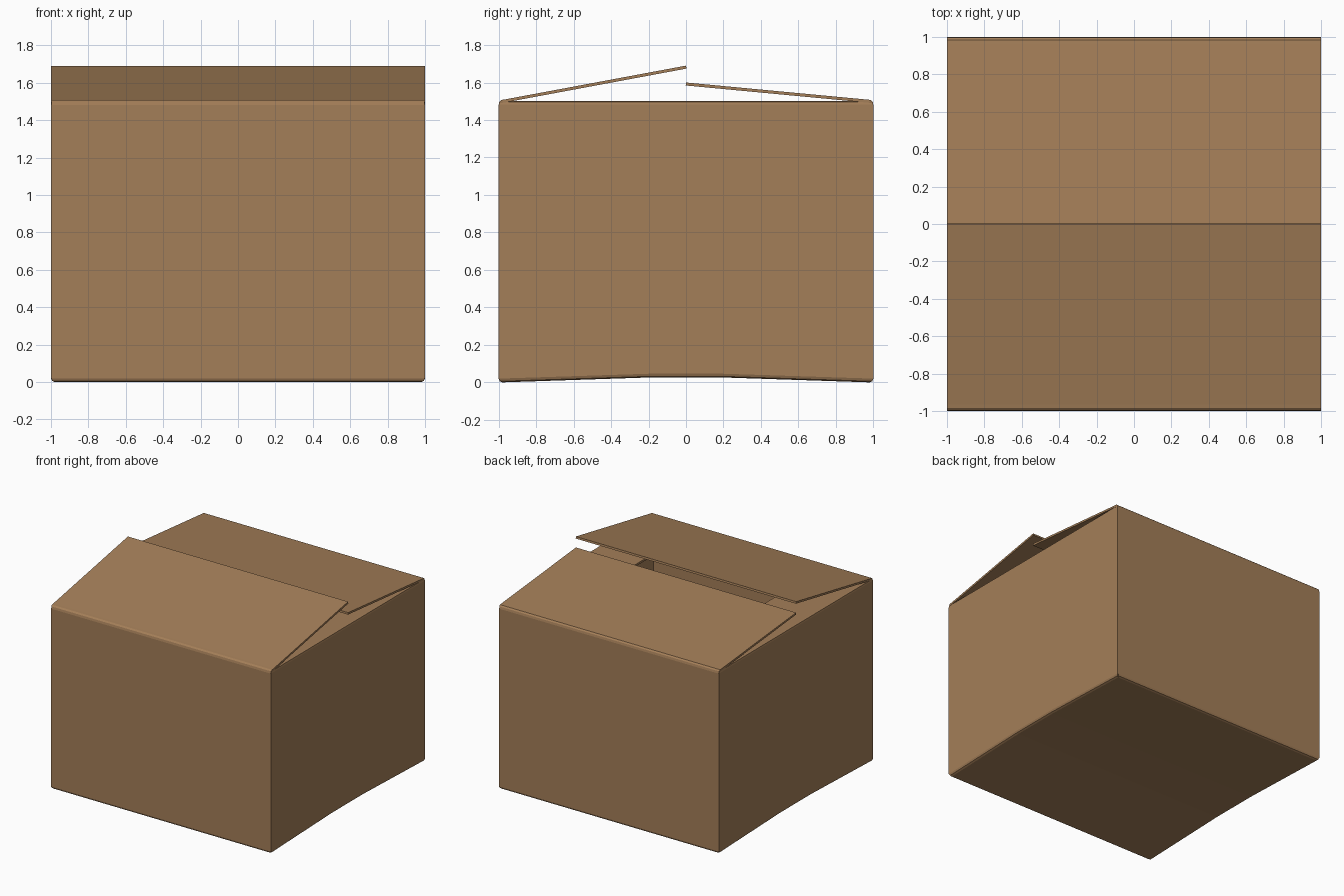
import bpy

if "Cube" in bpy.data.objects:
    bpy.data.objects.remove(bpy.data.objects["Cube"])

THICK = 0.016

card = bpy.data.materials.new("cardboard")
card.diffuse_color = (0.37, 0.21, 0.098, 1)
card.use_nodes = True
card.node_tree.nodes["Principled BSDF"].inputs["Base Color"].default_value = card.diffuse_color


def sheet(name, rows, flip=False):
    """Thin cardboard sheet lofted through rows of points; thickness grows inward."""
    n = len(rows[0])
    verts = [p for row in rows for p in row]
    faces = [(i * n + j, i * n + j + 1, (i + 1) * n + j + 1, (i + 1) * n + j)
             for i in range(len(rows) - 1) for j in range(n - 1)]
    mesh = bpy.data.meshes.new(name)
    mesh.from_pydata(verts, [], [f[::-1] for f in faces] if flip else faces)
    mesh.materials.append(card)
    ob = bpy.data.objects.new(name, mesh)
    bpy.context.collection.objects.link(ob)
    mod = ob.modifiers.new("thickness", "SOLIDIFY")
    mod.thickness = THICK
    mod.offset = -1
    mod.use_even_offset = True
    return ob


# Front flap, front wall, bowed bottom, back wall and back flap in one wrap:
# (y, z, half width)
wrap = [(0, 1.69, 1), (-0.965, 1.51, 1), (-0.985, 1.507, 1), (-0.996, 1.497, 0.998),
        (-1, 1.48, 0.996), (-1, 0.02, 0.996), (-0.994, 0.006, 0.985), (-0.98, 0, 0.98),
        (-0.2, 0.026, 0.98), (0.2, 0.026, 0.98), (0.98, 0, 0.98),
        (0.994, 0.006, 0.985), (1, 0.02, 0.996), (1, 1.48, 0.996), (0.996, 1.497, 0.998),
        (0.985, 1.507, 1), (0.965, 1.509, 1), (0, 1.6, 1)]
# The first strip is the front flap, which must face up and forward
sheet("front_back_wrap", [[(-w, y, z), (w, y, z)] for y, z, w in wrap], flip=True)

# Side walls with a folded-in short flap on top and a rolled bottom edge:
# (x, z, share of the bottom bow, half length)
side = [(0.98, 0, 1, 0.98), (0.994, 0.006, 1, 0.99), (1, 0.02, 1, 0.999),
        (1, 1.482, 0, 0.999), (0.997, 1.495, 0, 0.985), (0.985, 1.5, 0, 0.98),
        (0.59, 1.498, 0, 0.98)]
for s, name in ((1, "right_wall"), (-1, "left_wall")):
    sheet(name, [[(s * x, s * y, z + k * b)
                  for y, b in ((-h, 0), (-0.2, 0.026), (0.2, 0.026), (h, 0))]
                 for x, z, k, h in side], flip=True)

# Outward faces: the widest upright face of each sheet must look away from the centre
for ob in bpy.data.objects:
    mesh = ob.data
    wall = max((p for p in mesh.polygons if abs(p.normal.z) < 0.1), key=lambda p: p.area)
    if wall.normal.x * wall.center.x + wall.normal.y * wall.center.y < 0:
        mesh.flip_normals()
